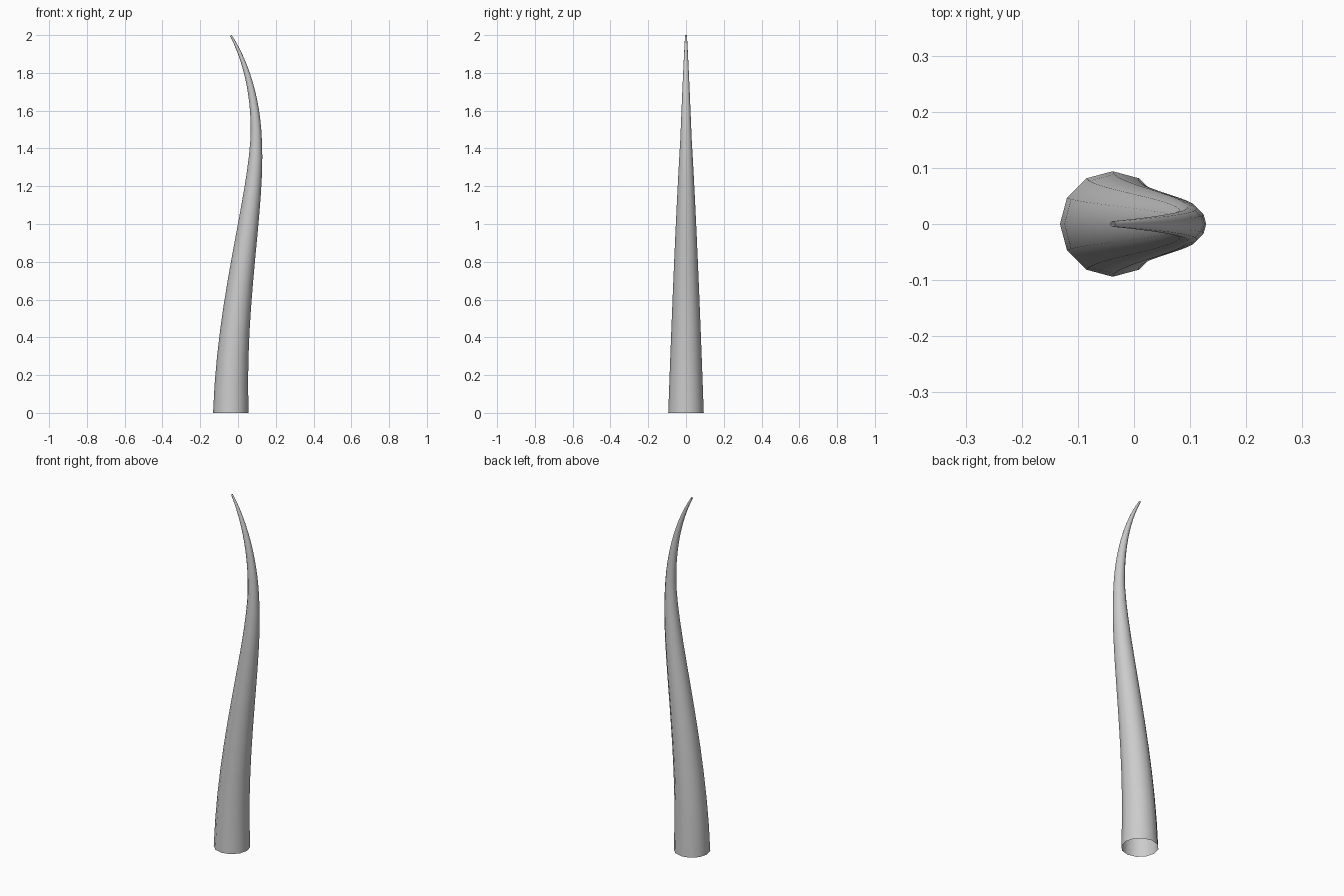
import bpy
from mathutils import Vector

if "Cube" in bpy.data.objects:
    bpy.data.objects.remove(bpy.data.objects["Cube"])

# Centre line in the xz plane: (point, lower handle, upper handle, radius)
PATH = [
    ((-0.038, 0.00), (-0.038, -0.30), (-0.038, 0.60), 0.094),
    ((0.096, 1.45), (0.096, 1.10), (0.096, 1.66), 0.030),
    ((-0.038, 1.998), (0.046, 1.855), (-0.10, 2.10), 0.005),
]


def at(p):
    return Vector((p[0], 0, p[1]))


# Tapered, open-ended tube with 12 sides
curve = bpy.data.curves.new("horn", 'CURVE')
curve.dimensions = '3D'
curve.fill_mode = 'FULL'
curve.bevel_depth = 1.0
curve.bevel_resolution = 4
curve.resolution_u = 12
spline = curve.splines.new('BEZIER')
spline.bezier_points.add(len(PATH) - 1)
spline.radius_interpolation = 'LINEAR'
for bp, (co, low, high, radius) in zip(spline.bezier_points, PATH):
    bp.handle_left_type = bp.handle_right_type = 'FREE'
    bp.co, bp.handle_left, bp.handle_right = at(co), at(low), at(high)
    bp.radius = radius

horn = bpy.data.objects.new("horn", curve)
bpy.context.collection.objects.link(horn)

# Turn the tube into a smooth-shaded mesh
bpy.context.view_layer.objects.active = horn
horn.select_set(True)
bpy.ops.object.convert(target='MESH')
bpy.ops.object.shade_smooth()
